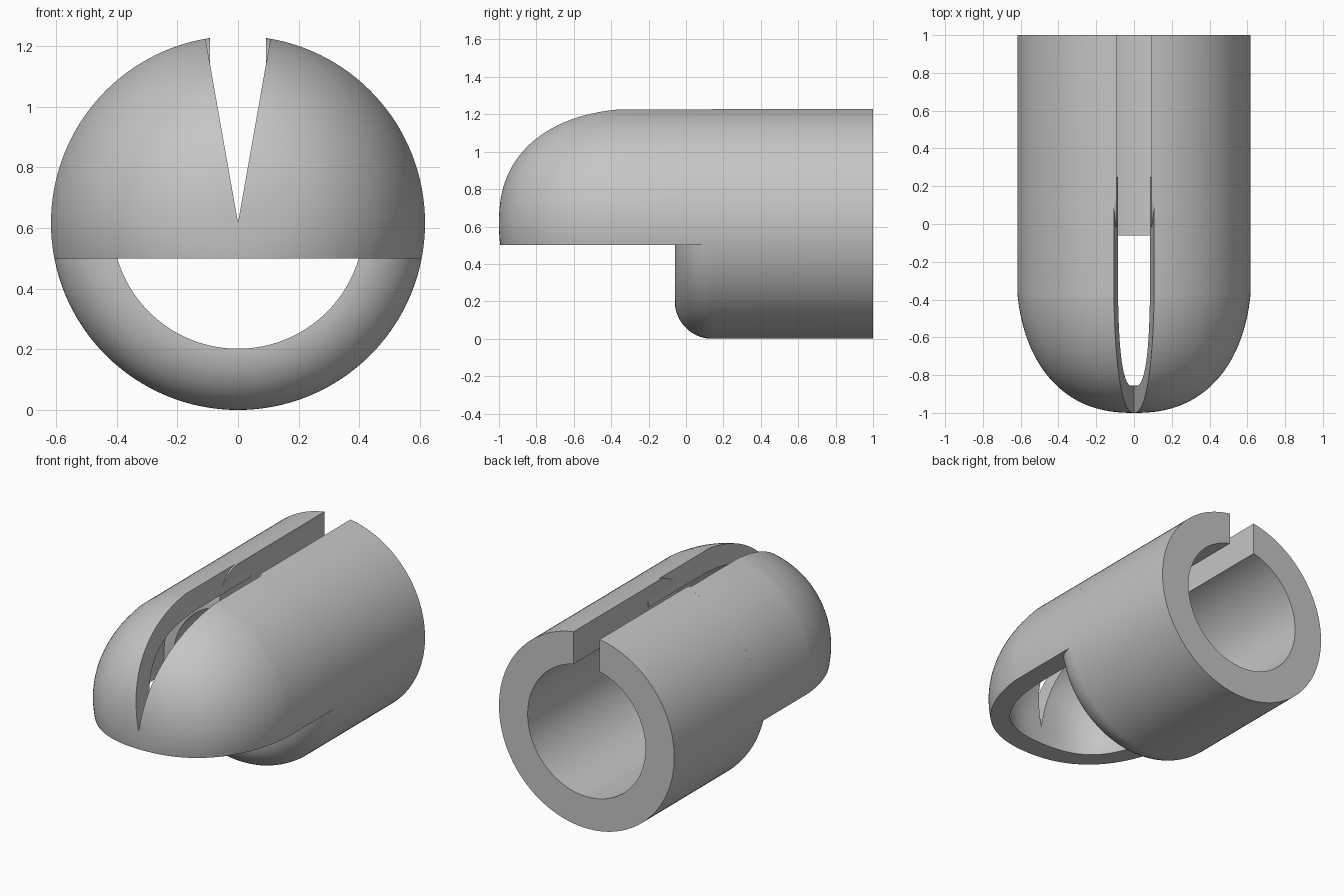
import bpy, bmesh
from math import sin, cos, pi, radians, asin
from mathutils import Vector, Matrix

cube = bpy.data.objects.get("Cube")
if cube:
    bpy.data.objects.remove(cube, do_unlink=True)

R = 0.617          # outer radius, also the height of the axis
BORE = 0.415       # tube bore
CAVITY = 0.49      # hood cavity radius
RIM_Z = 0.5        # flat underside of the hood
LIP_END = 0.14     # where the rounded lip meets the tube side
DOME_B = 0.6245    # dome radius, slightly over R for a faint crease
DOME_N = 2.34      # dome bluntness, 2 is a plain ellipse
AXIS = Vector((0, 0, R))

grey = bpy.data.materials.new("plain grey")
grey.use_nodes = True
colour = (0.56, 0.56, 0.56, 1)
grey.diffuse_color = colour
grey.node_tree.nodes["Principled BSDF"].inputs["Base Color"].default_value = colour


def make_object(name, bm):
    bmesh.ops.recalc_face_normals(bm, faces=bm.faces)
    mesh = bpy.data.meshes.new(name)
    bm.to_mesh(mesh)
    bm.free()
    obj = bpy.data.objects.new(name, mesh)
    bpy.context.collection.objects.link(obj)
    mesh.materials.append(grey)
    return obj


def select(obj):
    bpy.ops.object.select_all(action='DESELECT')
    obj.select_set(True)
    bpy.context.view_layer.objects.active = obj


def revolve(profile, gap=0.0, steps=128):
    """Turn a closed (y, radius) outline about the tube axis, leaving a gap at the top."""
    bm = bmesh.new()
    verts = [bm.verts.new((0, y, R + r)) for y, r in profile]
    bmesh.ops.rotate(bm, verts=verts, cent=AXIS, matrix=Matrix.Rotation(gap, 3, 'Y'))
    edges = [bm.edges.new((verts[i - 1], verts[i])) for i in range(len(verts))]
    if gap:
        start = bm.faces.new(verts)
    bmesh.ops.spin(bm, geom=verts + edges, cent=AXIS, axis=(0, 1, 0),
                   angle=2 * pi - 2 * gap, steps=steps)
    if gap:
        # close the far side of the gap with the mirror of the first face
        bm.faces.new([bm.verts.new((-v.co.x, v.co.y, v.co.z)) for v in start.verts])
    bmesh.ops.remove_doubles(bm, verts=bm.verts, dist=0.00005)
    return bm


def arc(cy, a, b, t0, t1, n=2.0, steps=36):
    """Points on a superellipse of power n, t = 0 at its front tip."""
    ts = [t0 + (t1 - t0) * i / steps for i in range(steps + 1)]
    return [(cy - a * cos(t) ** (2 / n), b * sin(t) ** (2 / n)) for t in ts]


# tube with a rounded front lip
lip = [(y, BORE + r) for y, r in arc(LIP_END, 0.2, R - BORE, 0, pi / 2)]
tube = make_object("tube", revolve(lip + [(1, R), (1, BORE)]))

# parallel slot along the top of the tube
bm = bmesh.new()
bmesh.ops.create_cube(bm, size=1, matrix=Matrix.Translation((0, 0.4, R + 0.5))
                      @ Matrix.Diagonal((0.184, 2, 1, 1)))
cutter = make_object("slot_cutter", bm)
cutter.hide_render = True
slot = tube.modifiers.new("slot", 'BOOLEAN')
slot.operation = 'DIFFERENCE'
slot.solver = 'EXACT'
slot.object = cutter
select(tube)
bpy.ops.object.modifier_apply(modifier="slot")
bpy.data.objects.remove(cutter, do_unlink=True)

# domed hood: half shell with a wedge-shaped slot, tail buried in the tube wall
dome_end = asin((R / DOME_B) ** (DOME_N / 2))
outer = arc(-0.2, 0.8, DOME_B, 0, dome_end, DOME_N)
inner = arc(-0.2, 0.66, CAVITY, pi / 2, 0, 2.8)
tail = [(LIP_END, R), (LIP_END, R - 0.002), (0.25, R - 0.002), (0.25, CAVITY)]
bm = revolve(outer + tail + inner, gap=radians(10))
cut = bmesh.ops.bisect_plane(bm, geom=bm.verts[:] + bm.edges[:] + bm.faces[:],
                             plane_co=(0, 0, RIM_Z), plane_no=(0, 0, -1), clear_outer=True)
rim = [e for e in cut["geom_cut"] if isinstance(e, bmesh.types.BMEdge)]
bmesh.ops.triangle_fill(bm, edges=rim, use_beauty=True, normal=(0, 0, -1))
hood = make_object("hood", bm)

for obj in (tube, hood):
    select(obj)
    bpy.ops.object.shade_smooth_by_angle(angle=radians(10))
